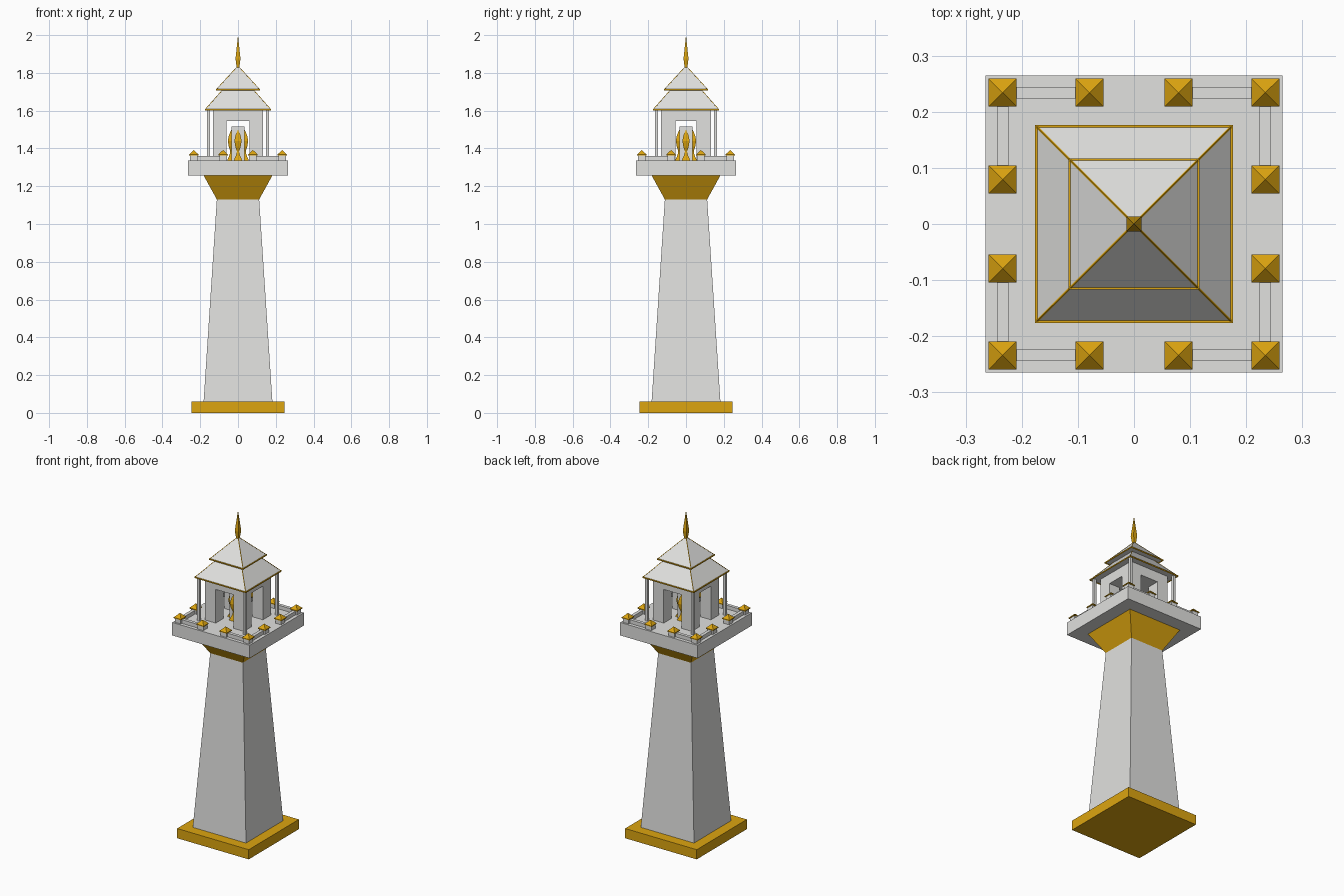
import bpy, bmesh, math
from mathutils import Vector

if "Cube" in bpy.data.objects:
    bpy.data.objects.remove(bpy.data.objects["Cube"])


def material(name, rgb):
    m = bpy.data.materials.new(name)
    m.diffuse_color = (*rgb, 1)
    m.use_nodes = True
    m.node_tree.nodes["Principled BSDF"].inputs["Base Color"].default_value = m.diffuse_color
    return m


STONE = material("pale stone", (0.75, 0.75, 0.735))
GOLD = material("gold", (0.72, 0.375, 0.005))


def finish(name, bm, mat):
    bmesh.ops.recalc_face_normals(bm, faces=bm.faces)
    me = bpy.data.meshes.new(name)
    bm.to_mesh(me)
    bm.free()
    me.materials.append(mat)
    ob = bpy.data.objects.new(name, me)
    bpy.context.collection.objects.link(ob)
    return ob


def add_stack(bm, profile, cx=0, cy=0):
    """Square-section solid; profile is a list of (half width, z)."""
    rings = []
    for h, z in profile:
        if h == 0:
            rings.append([bm.verts.new((cx, cy, z))])
        else:
            rings.append([bm.verts.new((cx + sx * h, cy + sy * h, z))
                          for sx, sy in ((-1, -1), (1, -1), (1, 1), (-1, 1))])
    for a, b in zip(rings, rings[1:]):
        for i in range(4):
            j = (i + 1) % 4
            if len(b) == 1:
                bm.faces.new((a[i], a[j], b[0]))
            elif len(a) == 1:
                bm.faces.new((a[0], b[j], b[i]))
            else:
                bm.faces.new((a[i], a[j], b[j], b[i]))
    if len(rings[0]) == 4:
        bm.faces.new(rings[0][::-1])
    if len(rings[-1]) == 4:
        bm.faces.new(rings[-1])


def stacks(name, profile, mat, spots=((0, 0),)):
    bm = bmesh.new()
    for x, y in spots:
        add_stack(bm, profile, x, y)
    return finish(name, bm, mat)


def add_box(bm, x0, x1, y0, y1, z0, z1):
    v = bmesh.ops.create_cube(bm, size=1)["verts"]
    for p in v:
        p.co = Vector(((x0 + x1) / 2 + p.co.x * (x1 - x0),
                       (y0 + y1) / 2 + p.co.y * (y1 - y0),
                       (z0 + z1) / 2 + p.co.z * (z1 - z0)))


CORNERS = [(x, y) for x in (-1, 1) for y in (-1, 1)]

# Tower body
stacks("base_plinth", [(0.245, 0), (0.245, 0.06)], GOLD)
stacks("tower_shaft", [(0.182, 0.06), (0.112, 1.13)], STONE)
stacks("flared_corbel", [(0.112, 1.13), (0.182, 1.257)], GOLD)
stacks("gallery_deck", [(0.265, 1.257), (0.265, 1.337)], STONE)

# Railing posts with gold pyramid caps
spots = [(a, b) for a in (-0.234, -0.079, 0.079, 0.234)
         for b in (-0.234, -0.079, 0.079, 0.234) if max(abs(a), abs(b)) > 0.2]
stacks("railing_posts", [(0.02, 1.337), (0.02, 1.365)], STONE, spots)
stacks("post_caps", [(0.025, 1.363), (0.025, 1.368), (0, 1.392)], GOLD, spots)

# Low rails between corner and inner posts
bm = bmesh.new()
for sx, sy in CORNERS:
    xs = sorted((sx * 0.079, sx * 0.234))
    ys = sorted((sy * 0.079, sy * 0.234))
    add_box(bm, *xs, sy * 0.234 - 0.01, sy * 0.234 + 0.01, 1.337, 1.36)
    add_box(bm, sx * 0.234 - 0.01, sx * 0.234 + 0.01, *ys, 1.337, 1.36)
finish("low_rails", bm, STONE)

# Lantern room: corner piers and lintel leave four doorways
bm = bmesh.new()
for sx, sy in CORNERS:
    add_box(bm, *sorted((sx * 0.06, sx * 0.132)),
            *sorted((sy * 0.055, sy * 0.132)), 1.337, 1.545)
add_box(bm, -0.132, 0.132, -0.132, 0.132, 1.545, 1.606)
finish("lantern_room", bm, STONE)

# Central pedestal with a gold ornament on each face
stacks("lamp_pedestal", [(0.035, 1.337), (0.035, 1.515)], STONE)
bm = bmesh.new()
profile = [(0.022, 1.337), (0.01, 1.365), (0.006, 1.385), (0.014, 1.41),
           (0.019, 1.44), (0.013, 1.47), (0, 1.5)]
for x, y in ((0.035, 0), (-0.035, 0), (0, 0.035), (0, -0.035)):
    add_stack(bm, profile, x, y)
finish("lamp_flames", bm, GOLD)

# Eave columns
stacks("eave_columns", [(0.008, 1.337), (0.008, 1.606)], STONE,
       [(x * 0.157, y * 0.157) for x, y in CORNERS])

# Two-tier roof
stacks("lower_roof", [(0.174, 1.606), (0.08, 1.712)], STONE)
stacks("upper_roof", [(0.115, 1.712), (0, 1.837)], STONE)


# Gold eave trims
def eave_trim(name, h, z):
    bm = bmesh.new()
    t = 0.004
    for s in (-1, 1):
        add_box(bm, -h, h, *sorted((s * h, s * (h - t))), z, z + 0.007)
        add_box(bm, *sorted((s * h, s * (h - t))), -h, h, z, z + 0.007)
    finish(name, bm, GOLD)


eave_trim("lower_eave_trim", 0.176, 1.602)
eave_trim("upper_eave_trim", 0.117, 1.708)

# Thin gold hip ridges
bm = bmesh.new()
for h0, z0, h1, z1 in ((0.174, 1.606, 0.08, 1.712), (0.115, 1.712, 0.0, 1.837)):
    for sx, sy in CORNERS:
        a = Vector((sx * h0, sy * h0, z0))
        b = Vector((sx * h1, sy * h1, z1))
        v = bmesh.ops.create_cone(bm, segments=4, radius1=0.002, radius2=0.002,
                                  depth=(b - a).length, cap_ends=True)["verts"]
        q = (b - a).to_track_quat('Z', 'Y')
        for p in v:
            p.co = q @ p.co + (a + b) / 2
finish("hip_ridges", bm, GOLD)

# Spire
stacks("spire", [(0.007, 1.825), (0.013, 1.875), (0, 2.0)], GOLD)
